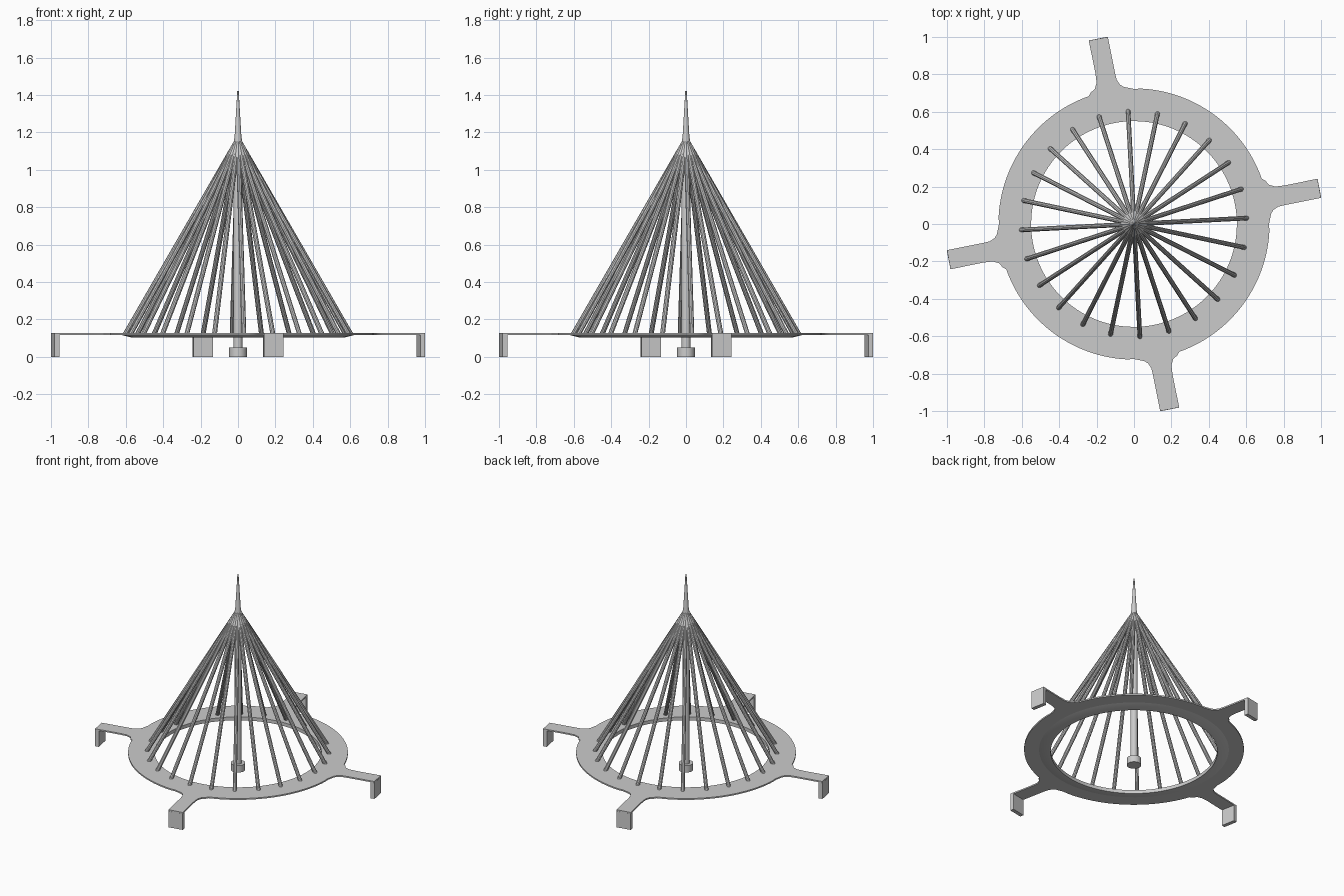
import bpy, bmesh
from math import sin, cos, pi, radians, atan2
from mathutils import Vector, Matrix

if "Cube" in bpy.data.objects:
    bpy.data.objects.remove(bpy.data.objects["Cube"])

ARM = radians(10.9)


def finish(bm, name, smooth=True):
    bmesh.ops.recalc_face_normals(bm, faces=bm.faces)
    me = bpy.data.meshes.new(name)
    bm.to_mesh(me)
    bm.free()
    ob = bpy.data.objects.new(name, me)
    bpy.context.collection.objects.link(ob)
    if smooth:
        bpy.ops.object.select_all(action='DESELECT')
        ob.select_set(True)
        bpy.context.view_layer.objects.active = ob
        bpy.ops.object.shade_smooth_by_angle(angle=radians(35))
    return ob


def lathe(name, profile, n, closed=False):
    bm = bmesh.new()
    rings = [[bm.verts.new((r * cos(2 * pi * i / n), r * sin(2 * pi * i / n), z))
              for i in range(n)] for r, z in profile]
    pairs = list(zip(rings, rings[1:]))
    if closed:
        pairs.append((rings[-1], rings[0]))
    else:
        bm.faces.new(rings[0])
        bm.faces.new(rings[-1])
    for a, b in pairs:
        for i in range(n):
            j = (i + 1) % n
            bm.faces.new((a[i], a[j], b[j], b[i]))
    return finish(bm, name)


# Base plate: ring and four filleted arms cut from one sheet
arm = [(.722, 0), (.733, .055), (.745, .075), (.77, .092), (.81, .102), (1, .14),
       (.981, .242), (.81, .207), (.755, .2), (.72, .21), (.704, .23), (.683, .243)]
outline = []
for k in range(4):
    rot = Matrix.Rotation(k * pi / 2, 2)
    outline += [rot @ Vector(p) for p in arm]
    start = atan2(.243, .683)
    for i in range(1, 24):
        a = start + (pi / 2 - start) * i / 24 + k * pi / 2
        outline.append(Vector((.725 * cos(a), .725 * sin(a))))
hole = [Vector((.55 * cos(2 * pi * i / 96), .55 * sin(2 * pi * i / 96))) for i in range(96)]

bm = bmesh.new()
for loop in (outline, hole):
    vs = [bm.verts.new((p.x, p.y, .117)) for p in loop]
    for i in range(len(vs)):
        bm.edges.new((vs[i - 1], vs[i]))
bmesh.ops.triangle_fill(bm, edges=bm.edges[:], use_beauty=True, use_dissolve=False,
                        normal=(0, 0, 1))
ext = bmesh.ops.extrude_face_region(bm, geom=bm.faces[:])
bmesh.ops.translate(bm, vec=(0, 0, .01),
                    verts=[g for g in ext['geom'] if isinstance(g, bmesh.types.BMVert)])
finish(bm, "base_plate")

# Bevelled lip under the inner edge of the ring
lathe("ring_lip", [(.55, .118), (.55, .102), (.565, .102), (.63, .118)], 96, closed=True)

# Bent-down feet at the arm ends
for k in range(4):
    bm = bmesh.new()
    bmesh.ops.create_cube(bm, size=1, matrix=Matrix.Rotation(ARM + k * pi / 2, 4, 'Z')
                          @ Matrix.Translation((.996, 0, .0585))
                          @ Matrix.Diagonal((.027, .104, .117, 1)))
    finish(bm, f"foot_{k + 1}", smooth=False)

# Slanted cage rods
bm = bmesh.new()
for k in range(24):
    a = radians(3 + 15 * k)
    p = Vector((.605 * cos(a), .605 * sin(a), .119))
    q = Vector((.006 * cos(a), .006 * sin(a), 1.155))
    d = q - p
    bmesh.ops.create_cone(bm, cap_ends=True, segments=10, radius1=.013, radius2=.013,
                          depth=d.length, matrix=Matrix.Translation((p + q) / 2)
                          @ d.to_track_quat('Z', 'Y').to_matrix().to_4x4())
finish(bm, "cage_rods")

# Central post with spire, and its foot
lathe("post_and_spire", [(.024, .05), (.024, 1.14), (.018, 1.18), (.004, 1.42)], 24)
lathe("post_foot", [(.047, 0), (.047, .05)], 32)
